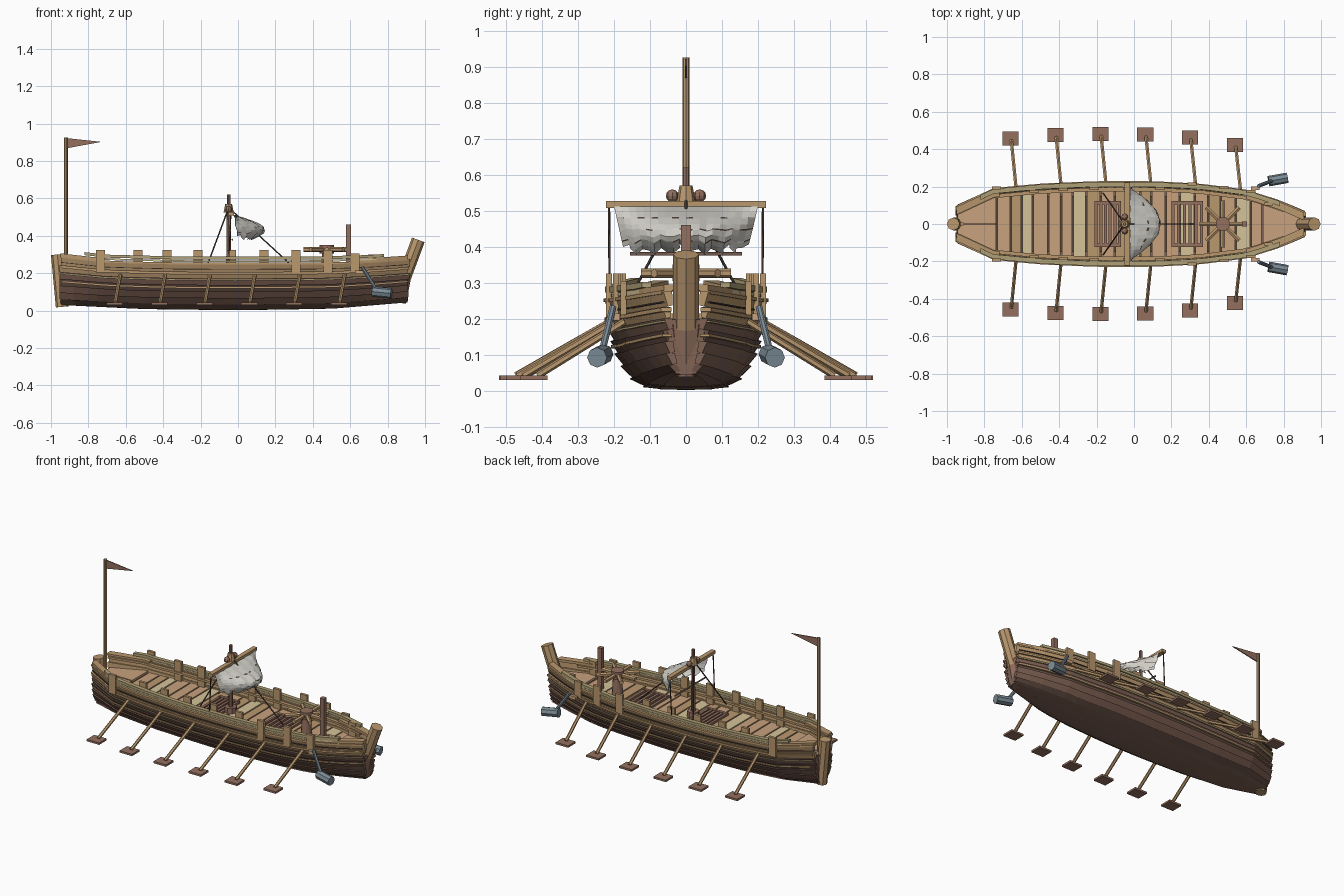
import bpy, bmesh, math, random
from mathutils import Vector

random.seed(7)
if "Cube" in bpy.data.objects:
    bpy.data.objects.remove(bpy.data.objects["Cube"])


def material(name, hexcode):
    srgb = [int(hexcode[i:i + 2], 16) / 255 for i in (0, 2, 4)]
    col = [c / 12.92 if c < 0.04 else ((c + 0.055) / 1.055) ** 2.4 for c in srgb] + [1]
    m = bpy.data.materials.new(name)
    m.use_nodes = True
    m.diffuse_color = col
    m.node_tree.nodes["Principled BSDF"].inputs["Base Color"].default_value = col
    return m


TAN = material("tan wood", "BA986E")
LIGHT = material("pale wood", "D6C498")
WARM = material("warm wood", "C8A27E")
OLIVE = material("weathered wood", "B0A076")
BROWN = material("brown wood", "93705F")
HULL = material("hull brown", "806254")
DARK = material("dark hull brown", "685046")
ROPE = material("dark rope", "52433A")
CLOTH = material("sail cloth", "D2D0C8")
IRON = material("grey iron", "7C8C96")


def finish(name, bm, mat):
    bmesh.ops.recalc_face_normals(bm, faces=bm.faces)
    me = bpy.data.meshes.new(name)
    bm.to_mesh(me)
    bm.free()
    ob = bpy.data.objects.new(name, me)
    bpy.context.collection.objects.link(ob)
    me.materials.append(mat)
    return ob


def box(name, lo, hi, mat):
    bm = bmesh.new()
    bmesh.ops.create_cube(bm, size=1)
    for v in bm.verts:
        v.co = [lo[i] + (v.co[i] + 0.5) * (hi[i] - lo[i]) for i in range(3)]
    return finish(name, bm, mat)


def rod(name, a, b, r, mat, sides=8, r2=None):
    a, b = Vector(a), Vector(b)
    bm = bmesh.new()
    bmesh.ops.create_cone(bm, cap_ends=True, segments=sides, radius1=r,
                          radius2=r if r2 is None else r2, depth=(b - a).length)
    ob = finish(name, bm, mat)
    ob.location = (a + b) / 2
    ob.rotation_euler = (b - a).to_track_quat('Z', 'Y').to_euler()
    return ob


def slab(bm, points, vec):
    f = bm.faces.new([bm.verts.new(p) for p in points])
    top = bmesh.ops.extrude_face_region(bm, geom=[f])["geom"]
    bmesh.ops.translate(bm, vec=vec, verts=[v for v in top if isinstance(v, bmesh.types.BMVert)])


def lerp(keys, x):
    for (a, ya), (b, yb) in zip(keys, keys[1:]):
        if x <= b:
            break
    return ya + (yb - ya) * min(1, max(0, (x - a) / (b - a)))


# Hull lines: half breadth, keel height and sheer height along the length
BREADTH = [(-0.95, 0.085), (-0.75, 0.178), (-0.5, 0.202), (-0.2, 0.215), (0.1, 0.215),
           (0.35, 0.202), (0.6, 0.17), (0.78, 0.112), (0.92, 0.05)]
KEEL = [(-0.95, 0.03), (-0.5, 0.008), (0, 0.002), (0.5, 0.01), (0.92, 0.045)]
SHEER = [(-0.95, 0.29), (-0.7, 0.262), (-0.3, 0.252), (0.4, 0.252), (0.7, 0.26), (0.92, 0.275)]
# Cross-section as breadth and height fractions
SECTION = [(0.03, 0), (0.28, 0.005), (0.5, 0.03), (0.67, 0.12), (0.79, 0.26),
           (0.87, 0.4), (0.92, 0.54), (0.955, 0.68), (0.975, 0.82), (1, 1)]


def hull_point(x, f, t):
    k = lerp(KEEL, x)
    return lerp(BREADTH, x) * f, k + (lerp(SHEER, x) - k) * t


def stations(x0, x1, n=24):
    xs = [x0 + (x1 - x0) * i / n for i in range(n + 1)]
    return sorted(xs + [x for x in (-0.75,) if x0 < x < x1])


def sweep(name, x0, x1, section, mat, sides=(1, -1)):
    bm = bmesh.new()
    for s in sides:
        rings = [[bm.verts.new((x, s * y, z)) for y, z in section(x)] for x in stations(x0, x1)]
        n = len(rings[0])
        for a, b in zip(rings, rings[1:]):
            for i in range(n):
                bm.faces.new((a[i], a[(i + 1) % n], b[(i + 1) % n], b[i]))
        bm.faces.new(rings[0])
        bm.faces.new(rings[-1])
    return finish(name, bm, mat)


# Solid inner hull up to the deck
def core_section(x):
    half = [hull_point(x, f * 0.98, t) for f, t in SECTION[:8]]
    return half + [(-y, z) for y, z in reversed(half)]


sweep("hull_core", -0.945, 0.905, core_section, HULL, (1,))

# Overlapping strakes
for i, ((f0, t0), (f1, t1)) in enumerate(zip(SECTION, SECTION[1:])):
    def strake(x):
        (y0, z0), (y1, z1) = hull_point(x, f0, t0), hull_point(x, f1, t1)
        inner = 0.012
        return [(y0 + 0.001, z0), (y1 + 0.012, z1), (y1 - inner, z1), (max(y0 - inner, 0), z0 + 0.004)]
    mat = DARK if i in (2, 5) else HULL if i < 7 else TAN
    sweep("hull_strake", -0.95 + random.uniform(-0.006, 0.008),
          0.91 + random.uniform(-0.008, 0.01), strake, mat)


# Battens, bulwark cap and handrails
def band(name, x0, x1, f, t, dz, out, inn, h, mat):
    def section(x):
        y, z = hull_point(x, f, t)
        return [(y + out, z + dz), (y + out, z + dz + h), (y - inn, z + dz + h), (y - inn, z + dz)]
    sweep(name, x0, x1, section, mat)


band("lower_batten", -0.94, 0.91, 0.89, 0.46, 0, 0.017, 0.01, 0.008, TAN)
band("middle_batten", -0.945, 0.915, 0.94, 0.63, 0, 0.017, 0.01, 0.006, OLIVE)
band("upper_batten", -0.945, 0.915, 0.965, 0.76, 0, 0.019, 0.01, 0.011, TAN)
band("bulwark_seam", -0.945, 0.905, 0.98, 0.87, 0, 0.012, 0.01, 0.004, ROPE)
band("bulwark_cap", -0.95, 0.91, 1, 1, -0.006, 0.014, 0.016, 0.01, TAN)
band("inner_rail", -0.94, 0.8, 1, 1, -0.012, -0.02, 0.04, 0.013, TAN)
band("middle_rail", -0.78, 0.74, 1, 1, 0.008, 0.006, 0.012, 0.009, LIGHT)
band("handrail", -0.82, 0.78, 1, 1, 0.021, 0.01, 0.016, 0.016, OLIVE)
band("bow_rail", 0.6, 0.91, 1, 1, 0.004, 0.006, 0.036, 0.016, TAN)
band("stern_rail", -0.95, -0.72, 1, 1, 0.004, 0.006, 0.036, 0.012, TAN)

# Bulwark posts, outer ones tall and inner ones short
for s in (1, -1):
    for x, z0, z1, offset in [(-0.735, 0.205, 0.325, 0.012), (0.31, 0.205, 0.325, 0.01),
                              (0.48, 0.205, 0.325, 0.01), (0.625, 0.21, 0.305, 0.012)] + [
                             (x, 0.2, 0.325, -0.024) for x in (-0.535, -0.38, -0.215, -0.035, 0.14)] + [
                             (0.72, 0.2, 0.3, -0.024)]:
        y = s * (lerp(BREADTH, x) + offset)
        box("bulwark_post", (x - 0.024, y - 0.008, z0), (x + 0.024, y + 0.008, z1), TAN)


# Deck planks laid across, with shaped end decks
def deck_piece(name, x0, x1, z, mat, sides=(1,), inner=None):
    bm = bmesh.new()
    for s in sides:
        w0, w1 = (lerp(BREADTH, x) - 0.014 for x in (x0, x1))
        i0, i1 = (-w0, -w1) if inner is None else (inner, inner)
        slab(bm, [(x0, s * i0, z), (x0, s * w0, z), (x1, s * w1, z), (x1, s * i1, z)], (0, 0, 0.014))
    finish(name, bm, mat)


box("deck_underside", (-0.74, -0.15, 0.17), (0.64, 0.15, 0.188), ROPE)
x, count = -0.73, 0
while x < 0.68:
    w = random.uniform(0.05, 0.078)
    pale = count % 4 == 2 or 0.5 < x and count % 2 == 0
    deck_piece("deck_plank", x, x + w, 0.188, LIGHT if pale else random.choice((TAN, WARM, WARM)))
    x += w + 0.008
    count += 1
deck_piece("stern_deck", -0.94, -0.737, 0.198, WARM, (1, -1), 0.004)
deck_piece("bow_deck", x, 0.9, 0.2, WARM)

# Hatch gratings
for x0, x1 in ((-0.21, -0.07), (0.2, 0.37)):
    for y in (-0.122, 0.104):
        box("grating_frame", (x0, y, 0.2), (x1, y + 0.018, 0.217), BROWN)
    n = 6
    for i in range(n):
        x = x0 + (x1 - x0 - 0.016) * i / (n - 1)
        box("grating_slat", (x, -0.12, 0.2), (x + 0.016, 0.12, 0.215), BROWN)

# Stem and stern posts
rod("stem_post", (0.872, 0, 0.13), (0.964, 0, 0.378), 0.036, TAN)
rod("stem_foot", (0.868, 0, 0.04), (0.878, 0, 0.2), 0.03, BROWN, r2=0.052)
rod("stern_post", (-0.94, 0, 0.02), (-0.966, 0, 0.3), 0.034, TAN)

# Flagpole and pennant
rod("flagpole", (-0.92, 0, 0.2), (-0.92, 0, 0.925), 0.01, TAN)
bm = bmesh.new()
slab(bm, [(-0.915, -0.003, 0.922), (-0.915, -0.003, 0.868), (-0.73, -0.003, 0.902)], (0, 0.006, 0))
finish("pennant", bm, BROWN)

# Mast, yard and blocks
MX = -0.05
rod("mast", (MX, 0, 0.19), (MX, 0, 0.62), 0.014, BROWN, r2=0.009)
rod("mast_step", (MX, 0, 0.2), (MX, 0, 0.235), 0.035, BROWN)
box("yard", (MX, -0.222, 0.508), (MX + 0.028, 0.222, 0.527), TAN)
rod("sail_foot_bar", (MX + 0.02, -0.155, 0.38), (MX + 0.02, 0.155, 0.38), 0.005, BROWN, 6)
rod("yard_collar", (MX, 0, 0.525), (MX, 0, 0.57), 0.027, TAN, r2=0.018)
for s in (1, -1):
    bm = bmesh.new()
    bmesh.ops.create_uvsphere(bm, u_segments=8, v_segments=6, radius=0.018)
    block = finish("pulley_block", bm, BROWN)
    block.location = (MX, s * 0.038, 0.541)
    rod("yard_brace", (MX + 0.012, s * 0.214, 0.515), (MX, s * 0.212, 0.26), 0.0035, ROPE, 5)
    rod("back_stay", (MX, 0, 0.55), (-0.165, s * 0.165, 0.24), 0.004, ROPE, 5)
rod("fore_stay", (MX, 0, 0.55), (0.32, 0, 0.21), 0.004, ROPE, 5)

# Billowing sail, torn along its foot, with narrow dark rows of broken stitching
NU = 20
ROWS = [0, 0.12, 0.24, 0.27, 0.4, 0.5, 0.53, 0.66, 0.76, 0.79, 0.9, 1]
bm = bmesh.new()
grid = []
for j, v in enumerate(ROWS):
    row = []
    for i in range(NU + 1):
        u = 2 * i / NU - 1
        ragged = 0.01 * math.sin(i * 2.3) * v * v
        belly = 0.15 * (1 - u * u) * math.sin(math.pi * 0.82 * v)
        row.append(bm.verts.new((MX + 0.03 + belly + 0.02 * v + 0.003 * math.sin(i * 1.9 + j),
                                 u * (0.2 - 0.028 * v), 0.512 - 0.125 * v + ragged)))
    grid.append(row)
for j, (v0, v1) in enumerate(zip(ROWS, ROWS[1:])):
    for i in range(NU):
        if v1 < 1 or random.random() > 0.2:
            f = bm.faces.new((grid[j][i], grid[j][i + 1], grid[j + 1][i + 1], grid[j + 1][i]))
            f.material_index = int(v1 - v0 < 0.05 and random.random() < 0.4)
sail = finish("sail", bm, CLOTH)
sail.data.materials.append(ROPE)
sail.modifiers.new("thickness", 'SOLIDIFY').thickness = 0.003

# Capstan with bars
CX = 0.475
rod("capstan_drum", (CX, 0, 0.2), (CX, 0, 0.31), 0.032, BROWN, 12, 0.026)
rod("capstan_head", (CX, 0, 0.305), (CX, 0, 0.35), 0.038, BROWN, 12)
for i in range(8):
    a = math.pi / 4 * i
    c, s = math.cos(a), math.sin(a)
    rod("capstan_bar", (CX + 0.03 * c, 0.03 * s, 0.326), (CX + 0.125 * c, 0.125 * s, 0.326), 0.013, TAN, 6)
box("mooring_post", (0.577, -0.014, 0.2), (0.605, 0.014, 0.46), BROWN)

# Oars and anchors, both sides
for s in (1, -1):
    for x, y in ((-0.66, 0.458), (-0.42, 0.475), (-0.18, 0.482), (0.06, 0.478), (0.3, 0.462), (0.54, 0.422)):
        box("oar_blade", (x - 0.043, s * y - 0.037, 0.03), (x + 0.043, s * y + 0.037, 0.042), BROWN)
        rod("oar_shaft", (x + 0.004, s * (y - 0.01), 0.042),
            (x + 0.032, s * (lerp(BREADTH, x) - 0.02), 0.2), 0.01, TAN, 6)
    box("anchor_bracket", (0.625, s * 0.192 - 0.009, 0.195), (0.672, s * 0.192 + 0.009, 0.215), WARM)
    rod("anchor_shank", (0.665, s * 0.203, 0.232), (0.745, s * 0.234, 0.105), 0.01, IRON)
    rod("anchor_weight", (0.72, s * 0.229, 0.102), (0.82, s * 0.247, 0.092), 0.028, IRON)
